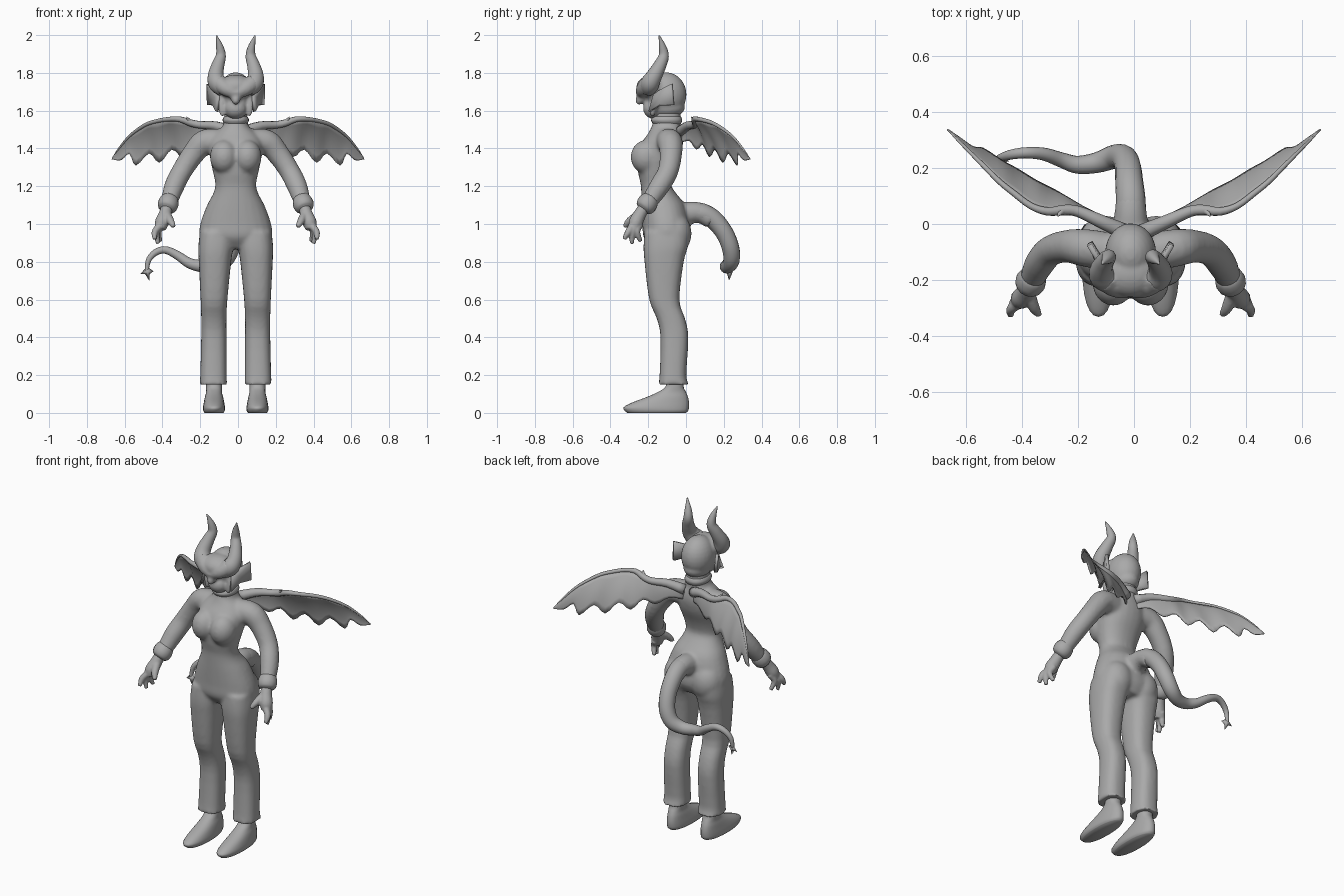
import bpy, bmesh, math
from mathutils import Vector, Matrix

CX = -0.012          # body sits slightly off the wing centre
grey = bpy.data.materials.new("plain grey")
grey.diffuse_color = (0.4, 0.4, 0.4, 1)


def skin(bm, rings):
    """Join rings of points with quads and cap both ends."""
    vs = [[bm.verts.new(p) for p in r] for r in rings]
    n = len(vs[0])
    for a, b in zip(vs, vs[1:]):
        for i in range(n):
            bm.faces.new((a[i], a[(i + 1) % n], b[(i + 1) % n], b[i]))
    bm.faces.new(vs[0][::-1])
    bm.faces.new(vs[-1])


def spline(pts, steps):
    """Catmull-Rom resampling of points of any size."""
    pts = [Vector(p) for p in pts]
    pts = [2 * pts[0] - pts[1]] + pts + [2 * pts[-1] - pts[-2]]
    out = []
    for a, b, c, d in zip(pts, pts[1:], pts[2:], pts[3:]):
        for k in range(steps):
            t = k / steps
            out.append(0.5 * (2 * b + (c - a) * t + (2 * a - 5 * b + 4 * c - d) * t * t
                              + (3 * b - a - 3 * c + d) * t ** 3))
    return out + [pts[-2]]


def loft(bm, rows, side=1, steps=3, n=24, power=0.9):
    """Rows of (z, centre x, half width, front y, back y)."""
    def bend(v):
        return math.copysign(abs(v) ** power, v)
    rings = []
    for z, x, w, y0, y1 in spline(rows, steps):
        rings.append([(CX + side * x + w * bend(math.cos(t)),
                       (y0 + y1) / 2 + (y1 - y0) / 2 * bend(math.sin(t)), z)
                      for t in (2 * math.pi * i / n for i in range(n))])
    skin(bm, rings)


def tube(bm, path, side=1, cx=CX, steps=4, n=14):
    """Path of (x, y, z, radius), swept with a steady frame."""
    pts = spline(path, steps)
    pos = [Vector((cx + side * p[0], p[1], p[2])) for p in pts]
    u, rings = None, []
    for i, p in enumerate(pos):
        d = (pos[min(i + 1, len(pos) - 1)] - pos[max(i - 1, 0)]).normalized()
        u = d.orthogonal() if u is None else u - d * u.dot(d)
        u.normalize()
        v, r = d.cross(u), max(pts[i][3], 0.002)
        rings.append([p + r * (math.cos(2 * math.pi * k / n) * u + math.sin(2 * math.pi * k / n) * v)
                      for k in range(n)])
    skin(bm, rings)


def ball(bm, centre, radii, side=1):
    m = Matrix.Translation((CX + side * centre[0], centre[1], centre[2])) @ Matrix.Diagonal((*radii, 1))
    bmesh.ops.create_uvsphere(bm, u_segments=24, v_segments=14, radius=1, matrix=m)


def finish(bm, name, voxel=0, smooth=5, thick=0):
    bmesh.ops.recalc_face_normals(bm, faces=bm.faces)
    me = bpy.data.meshes.new(name)
    bm.to_mesh(me)
    bm.free()
    me.materials.append(grey)
    me.polygons.foreach_set("use_smooth", [True] * len(me.polygons))
    ob = bpy.data.objects.new(name, me)
    bpy.context.collection.objects.link(ob)
    if thick:
        m = ob.modifiers.new("thickness", 'SOLIDIFY')
        m.thickness, m.offset = thick, 0
    if voxel:
        m = ob.modifiers.new("fuse", 'REMESH')
        m.mode, m.voxel_size, m.use_smooth_shade = 'VOXEL', voxel, True
        m = ob.modifiers.new("soften", 'SMOOTH')
        m.factor, m.iterations = 0.5, smooth
    return ob


# Body: torso, chest, arms and trouser legs fused together
bm = bmesh.new()
loft(bm, [(.87, 0, .12, -.18, -.01), (.93, 0, .188, -.225, .022), (1.0, 0, .188, -.23, .02),
          (1.1, 0, .152, -.235, -.005), (1.16, 0, .12, -.237, -.05), (1.21, 0, .108, -.24, -.08),
          (1.28, 0, .122, -.255, -.065), (1.36, 0, .138, -.255, -.03), (1.43, 0, .14, -.235, -.015),
          (1.48, 0, .11, -.2, -.02), (1.51, 0, .075, -.185, -.028), (1.54, 0, .063, -.175, -.028),
          (1.62, 0, .06, -.17, -.03)])
tube(bm, [(0, -.09, 1.0, .07), (0, -.01, 1.05, .065), (0, .07, 1.06, .055), (0, .14, 1.02, .05)])
for s in (1, -1):
    ball(bm, (.062, -.21, 1.355), (.075, .083, .09), s)
    ball(bm, (.09, -.06, .95), (.095, .09, .11), s)
    tube(bm, [(.07, -.1, 1.435, .07), (.165, -.085, 1.432, .068), (.225, -.08, 1.37, .06),
              (.285, -.095, 1.28, .055), (.325, -.14, 1.2, .054), (.355, -.2, 1.11, .044)], s)
    loft(bm, [(.96, .1, .09, -.22, .015), (.88, .105, .093, -.225, .01), (.8, .11, .086, -.22, -.012),
              (.6, .115, .071, -.195, -.035), (.5, .116, .067, -.155, -.005), (.4, .116, .067, -.135, .013),
              (.2, .118, .07, -.14, .002), (.15, .118, .073, -.147, .016)], s, power=.8)
finish(bm, "body", .01, 7)

# Collar around the neck
bm = bmesh.new()
loft(bm, [(1.53, 0, .062, -.175, -.027), (1.55, 0, .07, -.185, -.02), (1.57, 0, .062, -.175, -.027)])
finish(bm, "collar")

# Head: skull, jaw, forehead, brows and nose
bm = bmesh.new()
ball(bm, (0, -.105, 1.685), (.092, .108, .118))
ball(bm, (0, -.1, 1.62), (.075, .095, .06))
ball(bm, (0, -.165, 1.61), (.062, .062, .055))
ball(bm, (0, -.175, 1.725), (.1, .088, .065))
tube(bm, [(0, -.2, 1.7, .03), (0, -.238, 1.665, .028), (0, -.258, 1.637, .012)])
for s in (1, -1):
    tube(bm, [(0, -.235, 1.69, .03), (.05, -.225, 1.715, .04), (.09, -.195, 1.745, .048)], s)
    tube(bm, [(.07, -.15, 1.69, .025), (.075, -.17, 1.62, .02), (.07, -.18, 1.57, .01)], s)
finish(bm, "head", .008, 4)

for s, tag in ((1, "right"), (-1, "left")):
    # Curled horns
    bm = bmesh.new()
    tube(bm, [(.06, -.2, 1.715, .045), (.095, -.19, 1.745, .05), (.106, -.168, 1.785, .042),
              (.094, -.138, 1.84, .034), (.079, -.118, 1.89, .027), (.085, -.125, 1.94, .019),
              (.102, -.142, 1.998, .003)], s, steps=6, n=18)
    finish(bm, tag + "_horn")

    # Flared pointed ears
    bm = bmesh.new()
    ear = [(.085, -.17, 1.685), (.1, -.195, 1.595), (.118, -.14, 1.63), (.145, -.065, 1.63),
           (.148, -.075, 1.742), (.11, -.14, 1.71)]
    vs = [bm.verts.new((CX + s * x, y, z)) for x, y, z in ear]
    hub = bm.verts.new((CX + s * .105, -.13, 1.67))
    for i in range(6):
        bm.faces.new((vs[i], vs[(i + 1) % 6], hub))
    finish(bm, tag + "_ear", thick=.018)

    # Padded cuffs
    bm = bmesh.new()
    tube(bm, [(.345, -.18, 1.145, .035), (.35, -.19, 1.13, .049), (.358, -.207, 1.105, .055),
              (.366, -.222, 1.085, .048), (.37, -.23, 1.075, .03)], s)
    finish(bm, tag + "_cuff")

    # Hands: palm, three fingers and thumb
    bm = bmesh.new()
    tube(bm, [(.36, -.215, 1.1, .03), (.375, -.245, 1.05, .034), (.39, -.265, 1.01, .038),
              (.4, -.275, .975, .03)], s)
    tube(bm, [(.365, -.25, 1.05, .024), (.345, -.3, 1.015, .02), (.328, -.325, .985, .012)], s)
    for x, y, z in ((.43, -.328, .92), (.412, -.287, .895), (.398, -.24, .908)):
        mid = ((x + .4) / 2 + .012, (y - .27) / 2 - .005, .96)
        tube(bm, [(.392, -.262 + (y + .287) * .4, 1.0, .02), (*mid, .018), (x, y, z, .011)], s)
    finish(bm, tag + "_hand", .006, 3)

    # Bare feet with ankles
    bm = bmesh.new()
    loft(bm, [(0, .115, .05, -.31, 0), (.012, .115, .057, -.325, .012), (.03, .115, .058, -.33, .016),
              (.055, .115, .054, -.285, .016), (.085, .115, .048, -.205, .01), (.11, .115, .042, -.15, 0),
              (.14, .115, .042, -.108, -.013), (.2, .115, .042, -.1, -.013)], s)
    finish(bm, tag + "_foot")

    # Bat wings: scalloped membrane between a leading and a trailing edge
    top = [(.03, -.03, 1.49), (.12, .01, 1.52), (.2, .045, 1.525), (.25, .05, 1.535), (.31, .045, 1.555),
           (.37, .065, 1.555), (.43, .11, 1.545), (.48, .15, 1.53), (.53, .2, 1.5), (.58, .25, 1.46),
           (.63, .3, 1.4), (.667, .338, 1.346)]
    low = [(.03, -.03, 1.43), (.1, .02, 1.44), (.17, .055, 1.395), (.23, .09, 1.42), (.29, .125, 1.355),
           (.35, .155, 1.395), (.415, .195, 1.325), (.47, .225, 1.375), (.54, .27, 1.31),
           (.575, .275, 1.372), (.62, .305, 1.338), (.667, .338, 1.342)]
    bm, cols = bmesh.new(), []
    for a, b in zip(spline(top, 3), spline(low, 3)):
        span = (a - b).length
        col = []
        for k in range(7):
            t = k / 6
            p = a.lerp(b, t) + Vector((-.1, .2, .06)) * span * t * (1 - t)
            col.append(bm.verts.new((s * p.x, p.y, p.z)))
        cols.append(col)
    for a, b in zip(cols, cols[1:]):
        for k in range(6):
            bm.faces.new((a[k], b[k], b[k + 1], a[k + 1]))
    finish(bm, tag + "_wing_membrane", thick=.006)

    # Wing arm bone and its claw
    bm = bmesh.new()
    radii = [.03, .024, .02, .019, .015, .012, .011, .01, .009, .007, .005, .002]
    tube(bm, [(*p, r) for p, r in zip(top, radii)], s, 0, 3, 10)
    tube(bm, [(.245, .05, 1.53, .015), (.262, .042, 1.55, .011), (.272, .028, 1.567, .002)], s, 0, 3, 10)
    finish(bm, tag + "_wing_bone")

# Tail curling down and out to the left
bm = bmesh.new()
tube(bm, [(0, .03, 1.06, .055), (0, .09, 1.055, .053), (-.005, .15, 1.02, .05), (-.01, .205, .95, .047),
          (-.025, .237, .87, .046), (-.06, .24, .805, .043), (-.12, .22, .775, .037), (-.19, .212, .778, .032),
          (-.25, .23, .795, .027), (-.31, .25, .835, .023), (-.37, .255, .862, .02), (-.42, .25, .852, .018),
          (-.458, .24, .815, .015), (-.47, .235, .765, .011), (-.463, .23, .74, .008)], steps=5, n=16)
finish(bm, "tail")

# Arrow point at the tail end
bm = bmesh.new()
rim = [(-.47, .235, .775), (-.505, .238, .735), (-.48, .232, .735), (-.458, .228, .7),
       (-.455, .23, .735), (-.435, .225, .75)]
vs = [bm.verts.new((CX + x, y, z)) for x, y, z in rim]
for dy in (-.016, .016):
    hub = bm.verts.new((CX - .466, .231 + dy, .745))
    for i in range(6):
        bm.faces.new((vs[i], vs[(i + 1) % 6], hub))
finish(bm, "tail_point")
